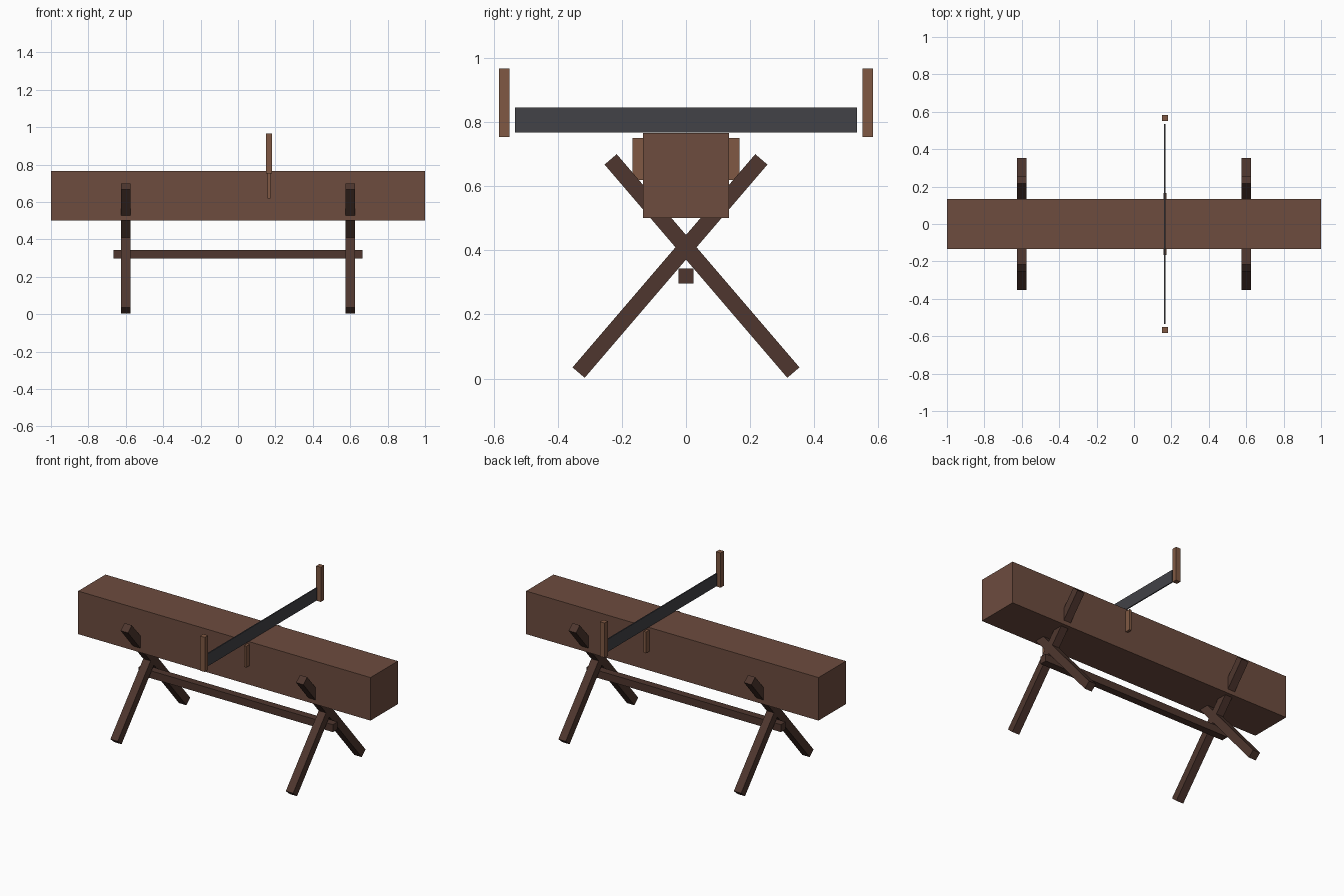
import bpy
import math

if "Cube" in bpy.data.objects:
    bpy.data.objects.remove(bpy.data.objects["Cube"])


def make_material(name, hex_code):
    """Flat colour from an sRGB hex value, stored as linear."""
    def lin(c):
        c /= 255
        return c / 12.92 if c <= 0.04045 else ((c + 0.055) / 1.055) ** 2.4
    mat = bpy.data.materials.new(name)
    rgb = [lin((hex_code >> s) & 255) for s in (16, 8, 0)]
    mat.diffuse_color = (*rgb, 1)
    mat.use_nodes = True
    mat.node_tree.nodes["Principled BSDF"].inputs["Base Color"].default_value = mat.diffuse_color
    return mat


beam_wood = make_material("beam_wood", 0x6D4C3F)
dark_wood = make_material("dark_wood", 0x4E362E)
handle_wood = make_material("handle_wood", 0x805943)
steel = make_material("dark_steel", 0x424247)


def box(name, center, size, mat, tilt=0.0):
    """Box with its size applied, optionally tilted about the x axis."""
    bpy.ops.mesh.primitive_cube_add(size=1, location=center, rotation=(tilt, 0, 0))
    obj = bpy.context.object
    obj.name = name
    obj.scale = size
    bpy.ops.object.transform_apply(location=False, rotation=False, scale=True)
    obj.data.materials.append(mat)
    return obj


# Squared timber resting in the trestles
box("timber_beam", (0, 0, 0.633), (2.0, 0.267, 0.266), beam_wood)

# Two crossed-leg trestles
LEG_TILT = math.radians(40.6)
for x, end in ((-0.6, "left"), (0.6, "right")):
    for s, side in ((-1, "front"), (1, "back")):
        box(f"{end}_{side}_leg", (x, s * 0.05, 0.351), (0.05, 0.05, 0.876),
            dark_wood, s * LEG_TILT)

# Rail joining the trestles
box("stretcher_rail", (0, 0, 0.32), (1.33, 0.046, 0.046), dark_wood)

# Two-person saw: thin blade with an upright handle at each end
SAW_X = 0.165
box("saw_blade", (SAW_X, 0, 0.806), (0.007, 1.067, 0.078), steel)
for s, side in ((-1, "front"), (1, "back")):
    box(f"{side}_saw_handle", (SAW_X, s * 0.567, 0.86), (0.032, 0.032, 0.214), handle_wood)

# Strip through the beam marking the cut below the blade
box("cut_strip", (SAW_X, 0, 0.685), (0.016, 0.333, 0.132), handle_wood)
